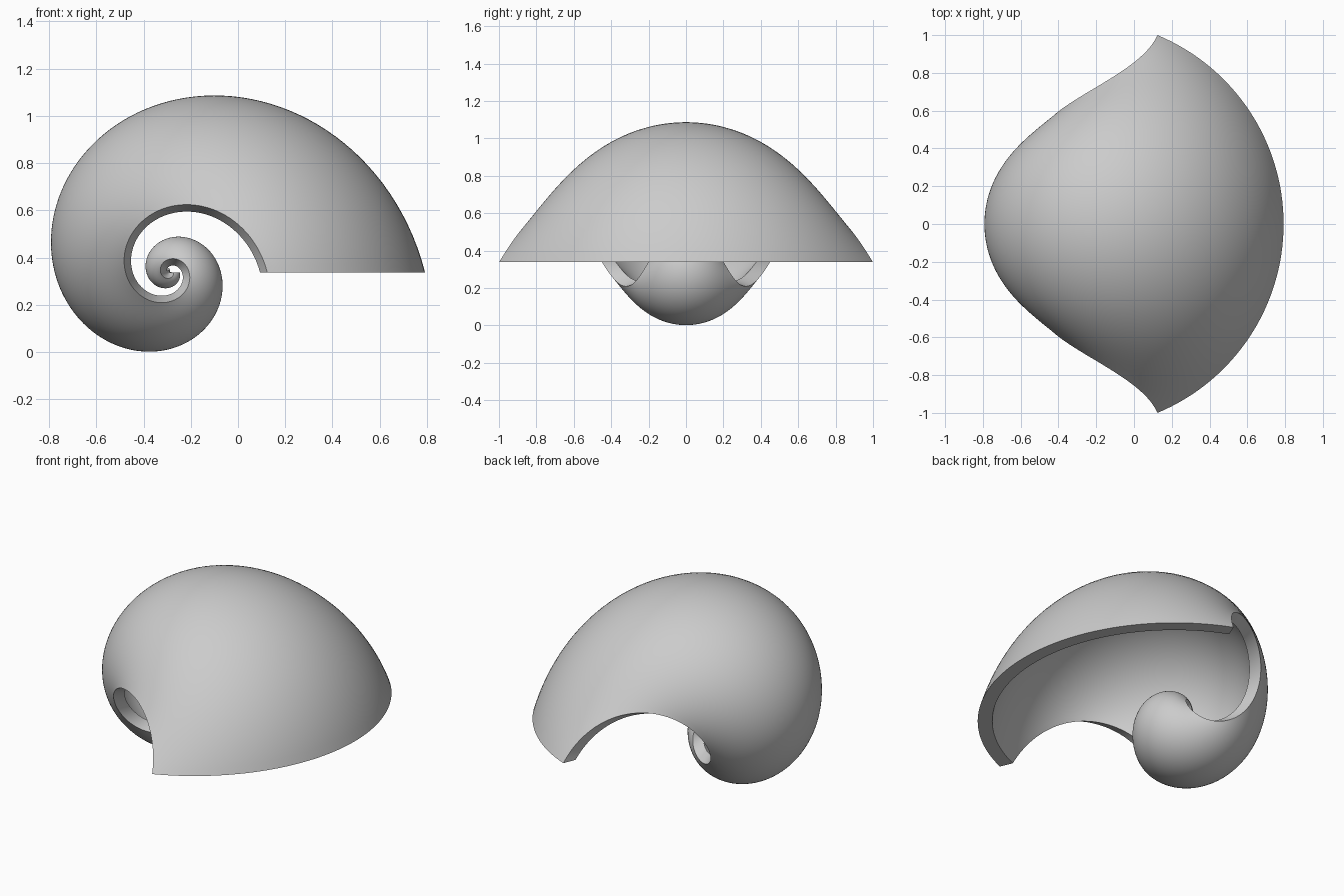
import bpy, bmesh
from math import sin, cos, exp, pi, radians

if "Cube" in bpy.data.objects:
    bpy.data.objects.remove(bpy.data.objects["Cube"])

# Spiral settings
R0, GROWTH, TURNS = 1.0824, 0.255, 2
HALF_ANGLE = 3 * pi / 8
THICK = 0.08
CX, CZ = -0.2904, 0.338
STEPS, ARC = 256, 64


def point(r, theta, phi):
    # arc section centred on the coil axis, turned about that axis
    d = r * cos(phi)
    return (CX + d * cos(theta), r * sin(phi), CZ + d * sin(theta))


bm = bmesh.new()
rings = []
for i in range(STEPS + 1):
    theta = TURNS * 2 * pi * i / STEPS
    r = R0 * exp(-GROWTH * theta)
    phis = [HALF_ANGLE * (2 * j / ARC - 1) for j in range(ARC + 1)]
    outer = [bm.verts.new(point(r, theta, p)) for p in phis]
    inner = [bm.verts.new(point(r - THICK, theta, p)) for p in phis]
    rings.append(outer + inner[::-1])

# Outer wall, inner wall and rims
n = len(rings[0])
for a, b in zip(rings, rings[1:]):
    for j in range(n):
        k = (j + 1) % n
        bm.faces.new((a[j], a[k], b[k], b[j]))

# Flat faces at the mouth and at the innermost end
for ring, flip in ((rings[0], True), (rings[-1], False)):
    for j in range(ARC):
        quad = (ring[j], ring[j + 1], ring[n - 2 - j], ring[n - 1 - j])
        bm.faces.new(quad[::-1] if flip else quad)

bmesh.ops.recalc_face_normals(bm, faces=bm.faces[:])
mesh = bpy.data.meshes.new("spiral_shell")
bm.to_mesh(mesh)
bm.free()
shell = bpy.data.objects.new("spiral_shell", mesh)
bpy.context.collection.objects.link(shell)
bpy.context.view_layer.objects.active = shell
shell.select_set(True)
bpy.ops.object.shade_smooth_by_angle(angle=radians(30))
